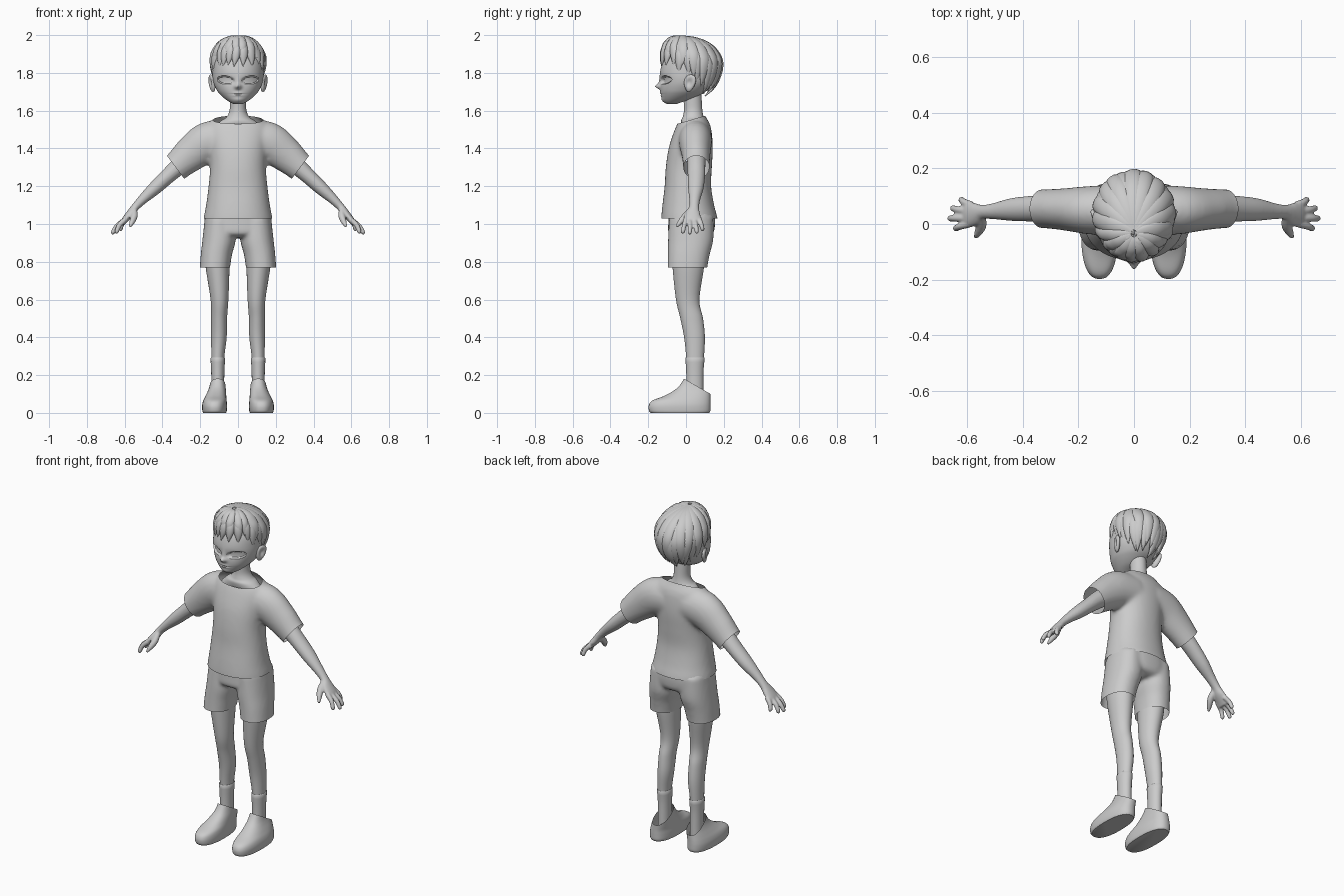
import bpy, bmesh, math, random
from mathutils import Vector

if "Cube" in bpy.data.objects:
    bpy.data.objects.remove(bpy.data.objects["Cube"])

random.seed(4)
grey = bpy.data.materials.new("light_grey")
grey.diffuse_color = (0.6, 0.6, 0.6, 1)
grey.use_nodes = True
grey.node_tree.nodes["Principled BSDF"].inputs["Base Color"].default_value = grey.diffuse_color


def spline(rows, steps):
    """Smooth curve through rows of numbers."""
    out = []
    for i in range(len(rows) - 1):
        p = [rows[max(0, min(len(rows) - 1, i + k))] for k in (-1, 0, 1, 2)]
        for s in range(steps):
            t = s / steps
            out.append([b + .5 * t * (c - a + t * (2*a - 5*b + 4*c - d + t * (3*(b - c) + d - a)))
                        for a, b, c, d in zip(*p)])
    return out + [list(rows[-1])]


def loft(bm, rows, n=32, steps=5, side=None, power=2):
    """Rows are x, y, z, half width, half depth. Rings lie flat, or across the path if side is given."""
    rows = spline(rows, steps)
    pts = [Vector(r[:3]) for r in rows]
    rings = []
    for i, (c, r) in enumerate(zip(pts, rows)):
        u, v = Vector((1, 0, 0)), Vector((0, 1, 0))
        if side:
            t = (pts[min(i + 1, len(pts) - 1)] - pts[max(i - 1, 0)]).normalized()
            v = side(c)
            v = (v - t * v.dot(t)).normalized()
            u = v.cross(t)
        ring = []
        for k in range(n):
            w = 2 * math.pi * k / n
            cs, sn = math.cos(w), math.sin(w)
            ring.append(bm.verts.new(c + u * max(r[3], .001) * math.copysign(abs(cs) ** (2 / power), cs)
                                     + v * max(r[4], .001) * math.copysign(abs(sn) ** (2 / power), sn)))
        rings.append(ring)
    for a, b in zip(rings, rings[1:]):
        for k in range(n):
            bm.faces.new((a[k], a[(k + 1) % n], b[(k + 1) % n], b[k]))
    bm.faces.new(rings[0][::-1])
    bm.faces.new(rings[-1])
    return bm


def finish(name, bm, mirror=False, angle=50):
    bmesh.ops.recalc_face_normals(bm, faces=bm.faces)
    me = bpy.data.meshes.new(name)
    bm.to_mesh(me)
    bm.free()
    me.materials.append(grey)
    ob = bpy.data.objects.new(name, me)
    bpy.context.collection.objects.link(ob)
    bpy.ops.object.select_all(action='DESELECT')
    bpy.context.view_layer.objects.active = ob
    ob.select_set(True)
    bpy.ops.object.shade_smooth_by_angle(angle=math.radians(angle))
    if mirror:
        m = ob.modifiers.new("mirror", 'MIRROR')
        m.use_mirror_merge = False
    return ob


def fuse(bm, voxel, smooth):
    """Merge overlapping shapes into one skin."""
    ob = finish("temp", bm)
    m = ob.modifiers.new("remesh", 'REMESH')
    m.mode, m.voxel_size = 'VOXEL', voxel
    m = ob.modifiers.new("smooth", 'SMOOTH')
    m.factor, m.iterations = .5, smooth
    ev = ob.evaluated_get(bpy.context.evaluated_depsgraph_get())
    out = bmesh.new()
    out.from_mesh(ev.to_mesh())
    bpy.data.objects.remove(ob)
    return out


def cut(bm, co, no, keep=lambda p: True):
    """Trim off what lies beyond a plane, leaving an open hem."""
    vs = [v for v in bm.verts if keep(v.co)]
    fs = {f for v in vs for f in v.link_faces}
    es = {e for f in fs for e in f.edges}
    bmesh.ops.bisect_plane(bm, geom=vs + list(es) + list(fs), plane_co=co, plane_no=no, clear_outer=True)


along_y = lambda p: Vector((0, 1, 0))

# Shirt: torso and two sleeves, trimmed at hems and neckline
bm = loft(bmesh.new(), [(0, .02, .97, .187, .15), (0, .018, 1.03, .182, .149), (0, .012, 1.1, .169, .137),
                        (0, .01, 1.2, .156, .123), (0, .015, 1.3, .148, .122), (0, .025, 1.4, .155, .117),
                        (0, .035, 1.48, .165, .102), (0, .04, 1.53, .155, .086), (0, .04, 1.568, .115, .064),
                        (0, .04, 1.6, .08, .05)], 48, power=2.2)
for s in (-1, 1):
    loft(bm, [(s*.06, .05, 1.45, .1, .09), (s*.16, .05, 1.432, .108, .087), (s*.25, .053, 1.37, .094, .076),
              (s*.33, .055, 1.30, .077, .07), (s*.40, .055, 1.245, .077, .07)], side=along_y)
bm = fuse(bm, .011, 8)
cut(bm, (0, 0, 1.03), (0, 0, -1))
cut(bm, (0, -.03, 1.535), (0, -.28, .96))
for s in (-1, 1):
    cut(bm, (s*.33, 0, 1.30), (s*.8, 0, -.6), lambda p: p.x * s > .2)
finish("shirt", bm)

# Shorts: hips and two legs, trimmed at the leg hems
bm = loft(bmesh.new(), [(0, .03, 1.06, .174, .122), (0, .03, 1.0, .178, .124), (0, .026, .95, .17, .118),
                        (0, .025, .93, .13, .085)], 48, power=2.3)
for s in (-1, 1):
    loft(bm, [(s*.095, .028, 1.04, .08, .117), (s*.1, .025, .92, .088, .12), (s*.114, .015, .84, .083, .111),
              (s*.122, .008, .77, .08, .105), (s*.124, .006, .73, .08, .105)], power=2.2)
bm = fuse(bm, .01, 6)
cut(bm, (0, 0, .77), (0, 0, -1))
finish("shorts", bm)

# Arms with palm, four fingers and thumb
bm = loft(bmesh.new(), [(.2, .055, 1.40, .055, .055), (.3, .055, 1.318, .048, .048), (.37, .055, 1.255, .041, .046),
                        (.44, .052, 1.19, .036, .041), (.505, .046, 1.13, .026, .029), (.545, .043, 1.088, .021, .026),
                        (.57, .036, 1.055, .021, .04), (.6, .032, 1.02, .017, .046), (.612, .032, 1.0, .012, .042)],
          side=along_y, n=24)
for base, tip in [((.585, .068, 1.03), (.627, .09, .965)), ((.597, .046, 1.02), (.66, .058, .952)),
                  ((.6, .022, 1.02), (.67, .02, .948)), ((.595, .0, 1.025), (.648, -.018, .952))]:
    a, b = Vector(base), Vector(tip)
    mid = a.lerp(b, .5) + Vector((.006, 0, .006))
    loft(bm, [(*a, .015, .014), (*mid, .0135, .0125), (*a.lerp(b, .9), .0115, .011), (*b, .005, .005)],
         12, side=along_y)
loft(bm, [(.55, .025, 1.075, .016, .016), (.55, -.005, 1.04, .019, .018), (.562, -.032, 1.008, .014, .014),
          (.572, -.05, .985, .006, .006)], 12, side=along_y)
finish("arms", fuse(bm, .005, 4), mirror=True)

# Legs
finish("legs", loft(bmesh.new(), [(.11, .012, .85, .065, .085), (.108, .012, .77, .063, .083),
                                  (.098, .009, .6, .047, .062), (.1, .03, .5, .042, .06), (.101, .045, .4, .041, .055),
                                  (.107, .048, .29, .034, .047), (.107, .047, .18, .032, .043),
                                  (.107, .047, .06, .032, .043)]), mirror=True)

# Socks
finish("socks", loft(bmesh.new(), [(.107, .048, .29, .033, .046), (.107, .048, .29, .038, .051),
                                   (.107, .047, .24, .036, .047), (.107, .047, .18, .034, .045),
                                   (.107, .047, .06, .034, .045)], steps=2), mirror=True)

# Shoes: rounded toe, sloping instep, tilted ankle opening
shoe = [(0, -.187, .123, .124, .061), (.012, -.196, .129, .124, .065), (.04, -.197, .13, .124, .066),
        (.065, -.178, .13, .122, .062), (.09, -.115, .13, .117, .055), (.12, -.062, .13, .111, .047),
        (.15, -.03, .128, .108, .041), (.2, 0, .125, .107, .036)]
bm = loft(bmesh.new(), [(x, (f + b) / 2, z, w, (b - f) / 2) for z, f, b, x, w in shoe], 40, power=2.4)
cut(bm, (0, -.005, .178), (0, .5, .866))
finish("shoes", bm, mirror=True)

# Neck, flaring under the collar
finish("neck", loft(bmesh.new(), [(0, .04, 1.51, .13, .06), (0, .038, 1.545, .092, .064), (0, .038, 1.565, .062, .056),
                                  (0, .038, 1.6, .045, .049), (0, .035, 1.66, .043, .048), (0, .03, 1.72, .045, .05)]))

# Head, with face shaped by smooth offsets
skull = [(1.634, -.095, -.05, .018), (1.642, -.112, -.03, .038), (1.66, -.125, .03, .066), (1.685, -.132, .08, .094),
         (1.71, -.136, .115, .113), (1.75, -.137, .145, .13), (1.80, -.138, .16, .135), (1.87, -.12, .155, .13),
         (1.93, -.085, .12, .1), (1.965, -.04, .07, .05)]
bm = loft(bmesh.new(), [(0, (f + b) / 2, z, w, (b - f) / 2) for z, f, b, w in skull], 160, 9, power=2.1)
bump = lambda x, z, z0, sx, sz: math.exp(-(x / sx) ** 2 - ((z - z0) / sz) ** 2)
for v in bm.verts:
    x, y, z = v.co
    if y < 0:
        e = math.hypot((abs(x) - .064) / .043, (z - 1.762 - .1 * (abs(x) - .064)) / .02)
        d = -.024 * bump(x, z, 1.728, .017, .013) - .007 * bump(x, z, 1.75, .011, .025)    # nose
        d -= .005 * bump(x, z, 1.688, .03, .011) - .006 * bump(x, z, 1.687, .032, .0035)   # lips
        d -= .005 * bump(x, z, 1.655, .03, .014)                                           # chin
        d += .005 * bump(abs(x) - .06, z, 1.765, .05, .03)                                 # eye hollows
        d += .016 * max(0, min(1, (1.08 - e) / .16))                                       # eye openings
        v.co.y += d
finish("head", bm, angle=40)

# Ears, hollowed on the outer side
bm = bmesh.new()
bmesh.ops.create_uvsphere(bm, u_segments=32, v_segments=24, radius=1)
for v in bm.verts:
    x, y, z = v.co
    if x > 0:
        x -= .9 * math.exp(-((y + .1) ** 2 + (z - .1) ** 2) / .22)
    y *= 1 + .25 * z
    v.co = (.138 + .016 * x + .009 * y + .006 * z, .02 + .03 * y + .006 * z, 1.745 + .046 * z)
finish("ears", bm, mirror=True)

# Hair: tapering locks fanned from the crown over a rounded head shape
heart = Vector((0, .022, 1.835))


def lock(bm, ang, end, half, lift, bend):
    rows = []
    for k in range(9):
        t = k / 8
        phi = math.radians(4 + (end - 4) * t)
        w = ang + bend * t * t
        s, c = math.sin(phi), math.cos(phi)
        rz = (.147 if c > 0 else .185) + lift
        rows.append((s * math.cos(w) * (.133 + lift), heart.y + s * math.sin(w) * (.152 + lift) - .06 * (1 - s) * (c > 0),
                     heart.z + rz * c, half * (.25 + .75 * math.sin(math.pi * min(1, .08 + t * .97)) ** .6) * min(1, 5.5 * (1 - t) + .08),
                     .021 * min(1, 2.6 * (1 - t) + .1) * (.5 + .5 * min(1, 3 * t))))
    loft(bm, rows, 14, 3, side=lambda p: p - heart)


bm = bmesh.new()
for layer, count in ((0, 20), (1, 17)):
    for i in range(count):
        w = 2 * math.pi * (i + .5 * layer) / count + random.uniform(-.05, .05)
        back = math.sin(w)
        # short fringe, ear-length sides, long nape
        end = 88 + 8 * abs(math.cos(w)) if back < -.45 else 112 + 34 * max(0, back) ** .7 + 16 * min(0, back)
        end += random.uniform(-7, 5) - 14 * layer
        lock(bm, w, end, .036 if back > -.3 else .028, .005 * layer, random.uniform(-.16, .16))
finish("hair_locks", bm)

# Small raised tuft at the crown
bm = bmesh.new()
for w in (.5, 2.2, 3.6, 5.2):
    loft(bm, [(0, -.04, 1.975, .008, .008), (.02 * math.cos(w), -.04 + .02 * math.sin(w), 1.988, .014, .01),
              (.05 * math.cos(w), -.04 + .05 * math.sin(w), 1.98, .012, .008),
              (.075 * math.cos(w), -.04 + .075 * math.sin(w), 1.965, .002, .002)], 12, 4, side=lambda p: p - heart)
finish("crown_tuft", bm)
